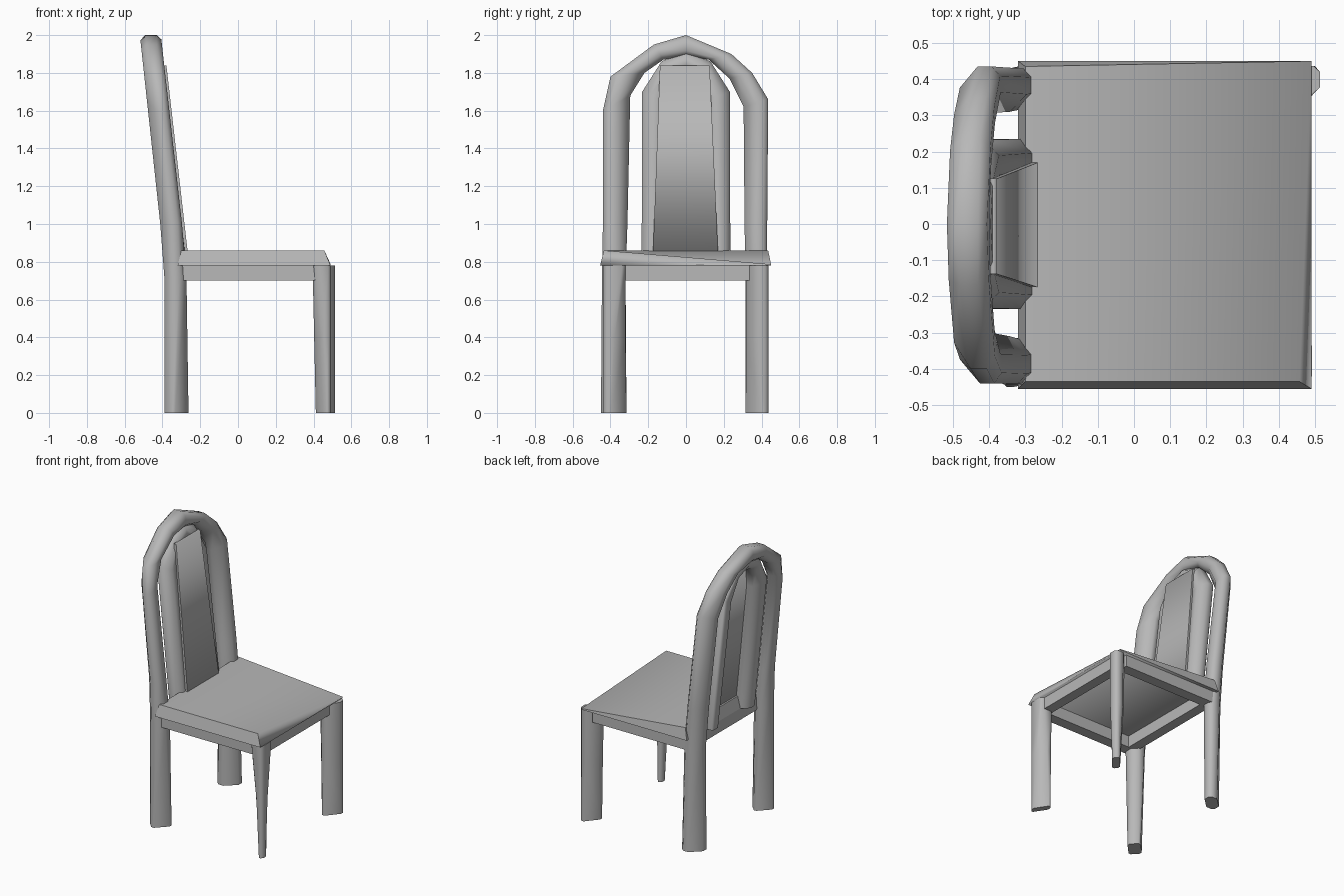
import bpy, bmesh, math
from mathutils import Vector

if "Cube" in bpy.data.objects:
    bpy.data.objects.remove(bpy.data.objects["Cube"])

grey = bpy.data.materials.new("grey_finish")
grey.use_nodes = True
COLOR = (0.48, 0.48, 0.48, 1)
grey.diffuse_color = COLOR
grey.node_tree.nodes["Principled BSDF"].inputs["Base Color"].default_value = COLOR


def loft(name, rings, angle=60, sharp=None):
    """Skin equal-length rings and cap both ends; sharp picks hard edges by midpoint."""
    bm = bmesh.new()
    loops = [[bm.verts.new(p) for p in ring] for ring in rings]
    n = len(loops[0])
    for a, b in zip(loops, loops[1:]):
        for i in range(n):
            j = (i + 1) % n
            bm.faces.new((a[i], a[j], b[j], b[i]))
    bm.faces.new(loops[0])
    bm.faces.new(loops[-1])
    bmesh.ops.recalc_face_normals(bm, faces=bm.faces)
    if sharp:
        for edge in bm.edges:
            edge.smooth = not sharp((edge.verts[0].co + edge.verts[1].co) / 2)
    mesh = bpy.data.meshes.new(name)
    bm.to_mesh(mesh)
    bm.free()
    obj = bpy.data.objects.new(name, mesh)
    bpy.context.collection.objects.link(obj)
    mesh.materials.append(grey)
    bpy.ops.object.select_all(action="DESELECT")
    obj.select_set(True)
    bpy.context.view_layer.objects.active = obj
    bpy.ops.object.shade_smooth_by_angle(angle=math.radians(angle), keep_sharp_edges=True)


def section(inner, outer, rear, front, c1, c2):
    """Chamfered section between two (y, z) points; c1 and c2 cut opposite corners."""
    uv = [(c1, 0), (1 - c2, 0), (1, c2), (1, 1 - c1),
          (1 - c1, 1), (c2, 1), (0, 1 - c2), (0, c1)]
    ring = []
    for u, v in uv:
        y, z = Vector(inner).lerp(Vector(outer), u)
        ring.append((rear(z) + (front(z) - rear(z)) * v, y, z))
    return ring


def rect(x0, x1, y0, y1, z):
    return [(x0, y0, z), (x1, y0, z), (x1, y1, z), (x0, y1, z)]


def box(name, x0, x1, y0, y1, z0, z1):
    loft(name, [rect(x0, x1, y0, y1, z0), rect(x0, x1, y0, y1, z1)])


# Lean of the backrest above the seat
def rear(z):
    return -0.39 - 0.108 * max(0, z - 0.8)


def front(z):
    return -0.262 - 0.015 * min(z, 0.8) - 0.112 * max(0, z - 0.8)


# Back legs rising into one rounded arch: inner point, outer point, corner cuts
arch = [
    ((-0.315, 0), (-0.45, 0), 0.55, 0.3),
    ((-0.32, 0.72), (-0.445, 0.72), 0.3, 0.3),
    ((-0.31, 1.0), (-0.44, 1.0), 0.2, 0.4),
    ((-0.295, 1.68), (-0.44, 1.6), 0.2, 0.45),
    ((-0.22, 1.8), (-0.4, 1.78), 0.2, 0.4),
    ((-0.12, 1.87), (-0.17, 1.95), 0.25, 0.3),
    ((0, 1.89), (0, 2.0), 0.2, 0.25),
    ((0.12, 1.87), (0.24, 1.9), 0.25, 0.3),
    ((0.23, 1.77), (0.35, 1.8), 0.2, 0.4),
    ((0.305, 1.62), (0.435, 1.66), 0.2, 0.45),
    ((0.31, 1.0), (0.43, 1.0), 0.2, 0.4),
    ((0.315, 0.72), (0.43, 0.72), 0.2, 0.4),
    ((0.315, 0), (0.435, 0), 0.15, 0.55),
]
loft("back_leg_arch", [section(a, b, rear, front, c, d) for a, b, c, d in arch])

# Inner hoop: two slats that meet under the arch
half = [((0.14, 0.78), (0.235, 0.78)), ((0.125, 1.66), (0.232, 1.7)),
        ((0.09, 1.8), (0.13, 1.86))]
hoop = [((-a[0], a[1]), (-b[0], b[1])) for a, b in half]
hoop += [((0, 1.83), (0, 1.92))] + half[::-1]
loft("inner_slat_hoop",
     [section(a, b, lambda z: rear(z) + 0.02, front, 0.4, 0.1) for a, b in hoop])

# Tapered centre panel with crisp sides
loft("centre_panel", [rect(-0.285, -0.265, -0.175, 0.17, 0.84),
                      rect(-0.397, -0.379, -0.138, 0.125, 1.84)],
     180, lambda m: abs(m.y) > 0.1)

# Seat with a soft front edge, dropping to a low corner at the left front
loft("seat", [rect(-0.32, 0.49, -0.455, 0.45, 0.78),
              [(-0.30, -0.435, 0.86), (0.457, -0.435, 0.86),
               (0.49, 0.45, 0.787), (-0.30, 0.435, 0.86)]],
     180, lambda m: m.x < 0.45 or abs(m.y) > 0.3)

# Front legs, thinning to a diagonal blade at the floor
for name, side, reach, top_slim in (("left_front_leg", 1, 0.514, 0.5),
                                    ("right_front_leg", -1, 0.492, 0.15)):
    rings = []
    for z, inner, slim in ((0, 0.315, 0.68), (0.4, 0.32, 0.5), (0.78, 0.32, top_slim)):
        rings.append(section((side * inner, z), (side * 0.437, z),
                             lambda h: 0.412 - 0.022 * h, lambda h: reach, 0.15, slim))
    loft(name, rings)

# Apron rails under the seat
for side, label in ((1, "left"), (-1, "right")):
    y0, y1 = sorted((side * 0.35, side * 0.425))
    box(label + "_apron_rail", -0.3, 0.42, y0, y1, 0.7, 0.78)
box("front_apron_rail", 0.4, 0.47, -0.36, 0.36, 0.7, 0.78)
box("rear_apron_rail", -0.32, -0.25, -0.36, 0.36, 0.7, 0.78)
